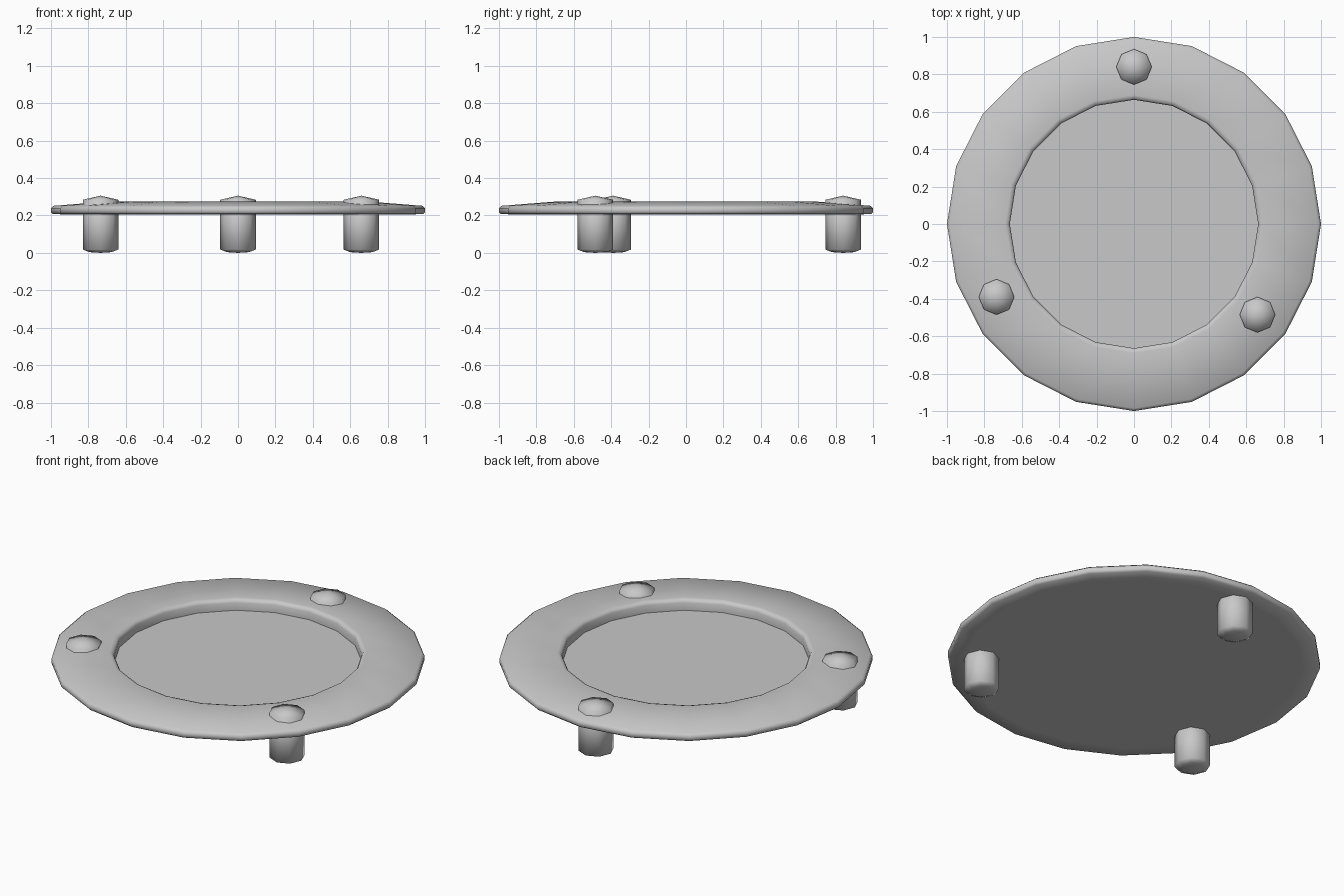
import bpy, bmesh
from math import sin, cos, tau

cube = bpy.data.objects.get("Cube")
if cube:
    bpy.data.objects.remove(cube, do_unlink=True)

grey = bpy.data.materials.new("plain_grey")
grey.use_nodes = True
colour = (0.58, 0.58, 0.58, 1)
grey.diffuse_color = colour
grey.node_tree.nodes["Principled BSDF"].inputs["Base Color"].default_value = colour


def lathe(name, profile, sides, place=(0, 0, 0), flat_disc=False):
    """Turn a (radius, height) profile about z; radius 0 makes a single tip."""
    bm = bmesh.new()
    rings = []
    for r, z in profile:
        count = sides if r else 1
        rings.append([bm.verts.new((r * cos(tau * i / sides), r * sin(tau * i / sides), z))
                      for i in range(count)])
    for a, b in zip(rings, rings[1:]):
        for i in range(sides):
            j = (i + 1) % sides
            quad = [a[i % len(a)], a[j % len(a)], b[j % len(b)], b[i % len(b)]]
            bm.faces.new(list(dict.fromkeys(quad)))
    # close open ends with flat discs
    for ring in (rings[0], rings[-1]):
        if len(ring) > 1:
            bm.faces.new(ring)
    bmesh.ops.recalc_face_normals(bm, faces=bm.faces)
    for f in bm.faces:
        f.smooth = len(f.verts) <= 4
        if not f.smooth:
            for e in f.edges:
                e.smooth = False
    mesh = bpy.data.meshes.new(name)
    bm.to_mesh(mesh)
    bm.free()
    mesh.materials.append(grey)
    obj = bpy.data.objects.new(name, mesh)
    obj.location = place
    bpy.context.collection.objects.link(obj)
    return obj


# Dish: flat underside, thin outer edge, gently rising rim, sunken floor
lathe("dish", [(0.906, 0.205), (0.99, 0.208), (1.0, 0.218), (1.0, 0.24), (0.985, 0.252),
               (0.69, 0.275), (0.672, 0.27), (0.664, 0.255), (0.664, 0.21)], 20)

# Three pegs with shallow domed ends, passing through the rim
pegs = {"back_peg": (0, 0.84), "right_peg": (-0.735, -0.39), "left_peg": (0.66, -0.485)}
for name, (x, y) in pegs.items():
    lathe(name, [(0, 0), (0.06, 0.004), (0.095, 0.018), (0.095, 0.284), (0, 0.306)], 8, (x, y, 0))
